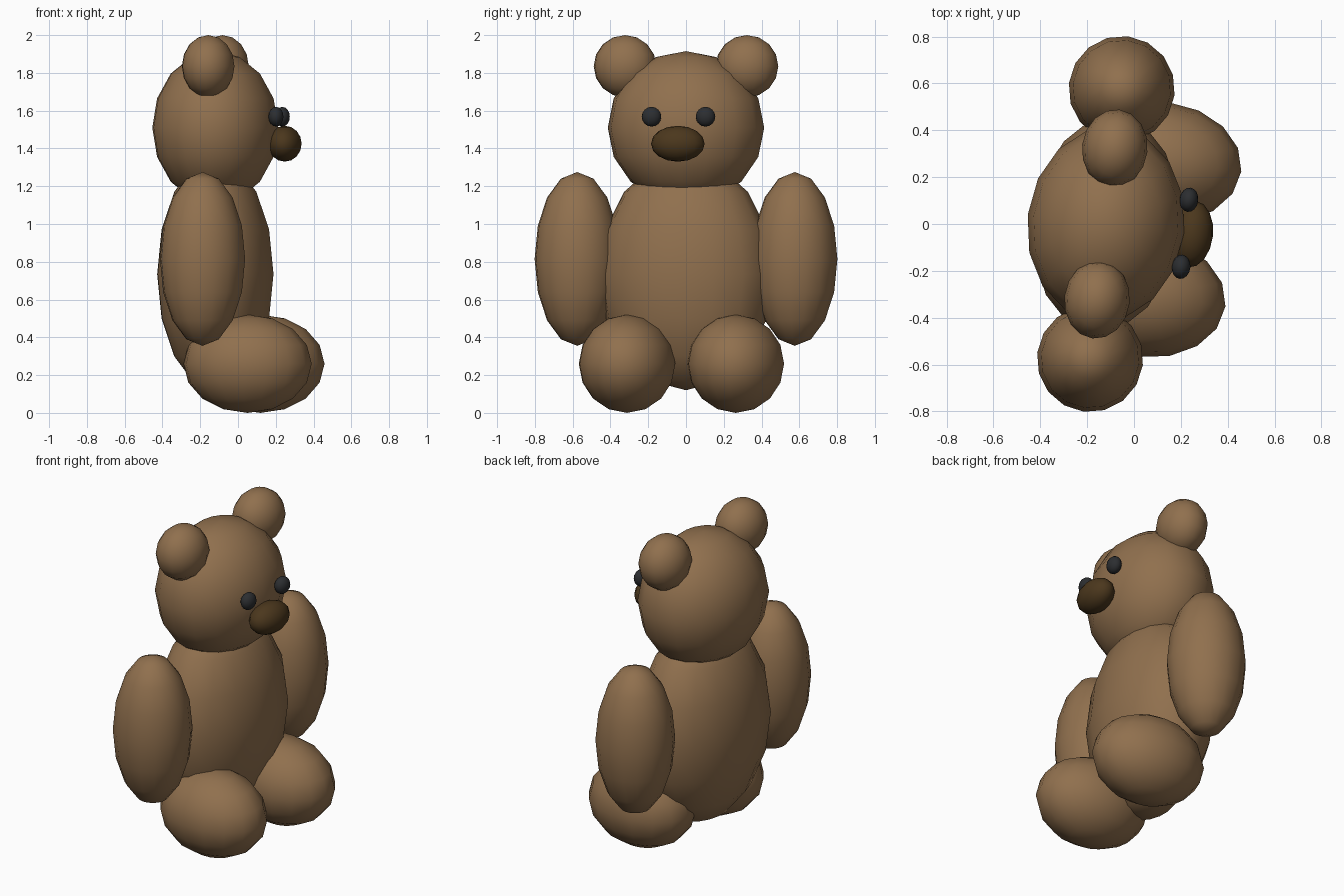
import bpy
import bmesh
from math import radians
from mathutils import Matrix, Vector

cube = bpy.data.objects.get("Cube")
if cube:
    bpy.data.objects.remove(cube, do_unlink=True)


def make_material(name, color):
    mat = bpy.data.materials.new(name)
    mat.use_nodes = True
    mat.diffuse_color = (*color, 1)
    mat.node_tree.nodes["Principled BSDF"].inputs["Base Color"].default_value = (*color, 1)
    return mat


fur = make_material("brown fur", (0.28, 0.162, 0.076))
nose_brown = make_material("dark brown", (0.07, 0.038, 0.012))
eye_black = make_material("eye black", (0.025, 0.027, 0.03))

# The toy sits facing +x, turned slightly about the vertical axis
placement = Matrix.Translation((-0.12, 0, 0)) @ Matrix.Rotation(radians(-6.7), 4, "Z")


def ellipsoid(name, center, radii, mat):
    """Smooth low-poly ellipsoid; center is (forward, left, up)."""
    bm = bmesh.new()
    bmesh.ops.create_uvsphere(bm, u_segments=16, v_segments=8, radius=1)
    bmesh.ops.scale(bm, vec=Vector(radii), verts=bm.verts)
    for face in bm.faces:
        face.smooth = True
    mesh = bpy.data.meshes.new(name)
    bm.to_mesh(mesh)
    bm.free()
    mesh.materials.append(mat)
    obj = bpy.data.objects.new(name, mesh)
    obj.matrix_world = placement @ Matrix.Translation(center)
    bpy.context.collection.objects.link(obj)


def pair(name, center, radii, mat):
    """Left and right copies of a part."""
    forward, side, up = center
    ellipsoid("left_" + name, (forward, side, up), radii, mat)
    ellipsoid("right_" + name, (forward, -side, up), radii, mat)


# Torso and head
ellipsoid("body", (0, 0, 0.735), (0.31, 0.467, 0.615), fur)
ellipsoid("head", (0, 0, 1.51), (0.336, 0.417, 0.405), fur)

# Ears and limbs
pair("ear", (0, 0.325, 1.835), (0.14, 0.167, 0.165), fur)
pair("arm", (0, 0.58, 0.815), (0.227, 0.227, 0.46), fur)
pair("leg", (0.206, 0.29, 0.26), (0.342, 0.257, 0.26), fur)

# Face
ellipsoid("nose", (0.37, 0, 1.425), (0.09, 0.143, 0.095), nose_brown)
pair("eye", (0.34, 0.144, 1.568), (0.04, 0.052, 0.052), eye_black)
